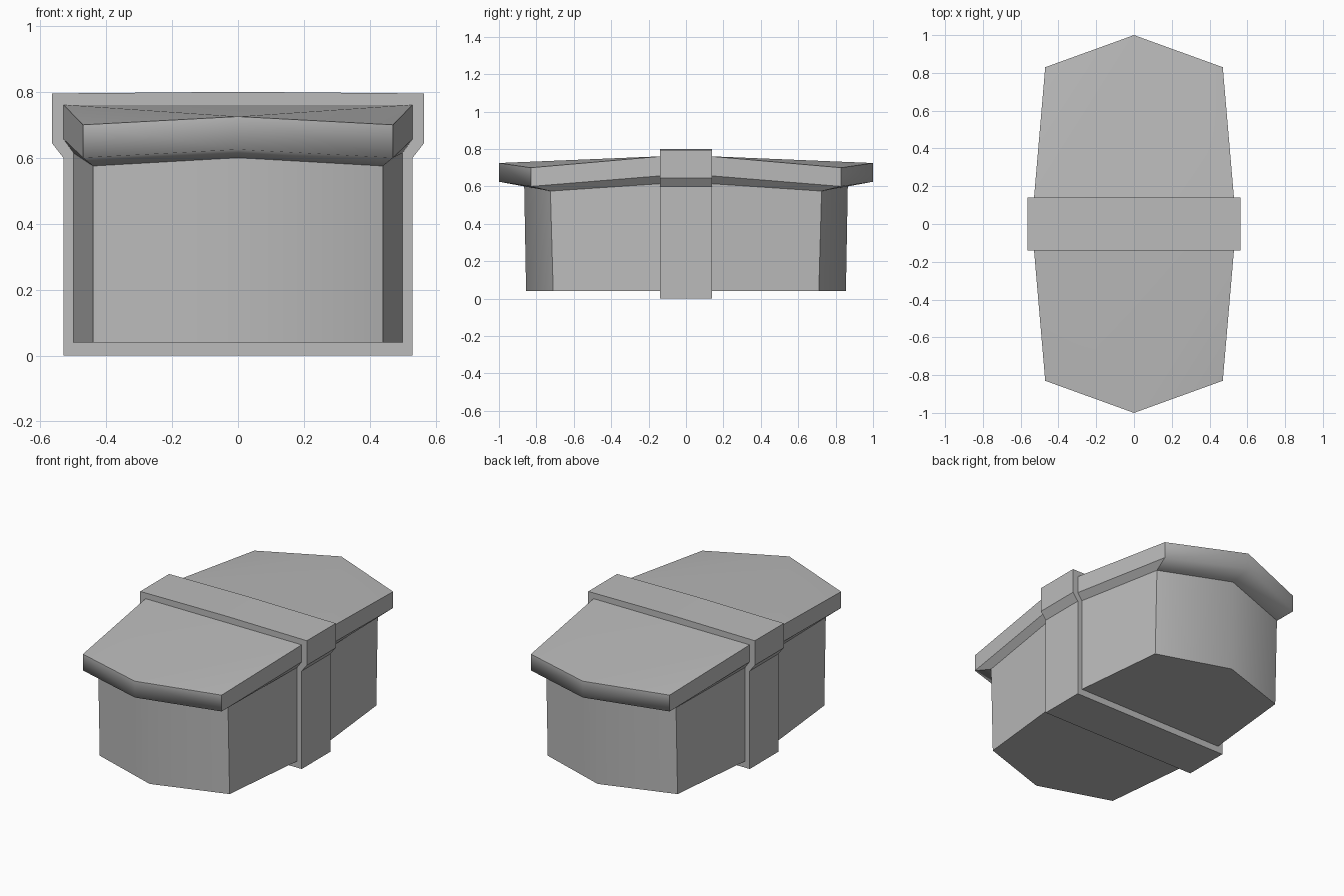
import bpy
import bmesh

# Remove the default cube only
cube = bpy.data.objects.get("Cube")
if cube:
    bpy.data.objects.remove(cube, do_unlink=True)

grey = bpy.data.materials.new("plain grey")
grey.use_nodes = True
GREY = (0.5, 0.5, 0.5, 1)
grey.diffuse_color = GREY
grey.node_tree.nodes["Principled BSDF"].inputs["Base Color"].default_value = GREY


def finish(name, bm, sharp=()):
    bmesh.ops.recalc_face_normals(bm, faces=bm.faces)
    for e in sharp:
        e.smooth = False
    mesh = bpy.data.meshes.new(name)
    bm.to_mesh(mesh)
    bm.free()
    mesh.materials.append(grey)
    obj = bpy.data.objects.new(name, mesh)
    bpy.context.collection.objects.link(obj)
    return obj


def outline(side, corner, tip):
    """Mirror three (x, y, z) points into a five point open outline."""
    flip = lambda p: (-p[0], p[1], p[2])
    return [side, corner, tip, flip(corner), flip(side)]


def skin(name, rings, end, top, bottom, soft_rings):
    """Join outlines into walls, with rounded shading around the end."""
    bm = bmesh.new()
    rows = [[bm.verts.new((x, y * end, z)) for x, y, z in r] for r in rings]
    for low, high in zip(rows, rows[1:]):
        for i in range(4):
            bm.faces.new((low[i], low[i + 1], high[i + 1], high[i]))
        bm.faces.new((low[4], low[0], high[0], high[4]))
    for row, wanted in ((rows[0], bottom), (rows[-1], top)):
        if wanted:
            a, b, c, d, e = row
            for tri in ((a, b, c), (a, c, e), (c, d, e)):
                bm.faces.new(tri)
    for f in bm.faces:
        f.smooth = True
    # Only edges at the tip, and the rim edges between soft rings, stay smooth
    soft = {frozenset((row[2], nxt[2])) for row, nxt in zip(rows, rows[1:])}
    for r in soft_rings:
        for i in (1, 2):
            soft.add(frozenset((rows[r][i], rows[r][i + 1])))
    caps = [set(rows[0]), set(rows[-1])]
    sharp = []
    for e in bm.edges:
        inside_cap = any(set(e.verts) <= c for c in caps) and all(len(f.verts) == 3 for f in e.link_faces)
        if frozenset(e.verts) not in soft and not inside_cap:
            sharp.append(e)
    return finish(name, bm, sharp)


# Tapered tub and flared lid at each end
for end, label in ((-1, "front"), (1, "back")):
    base = outline((0.5, 0.13, 0.04), (0.44, 0.71, 0.04), (0, 0.855, 0.04))
    brim = outline((0.5, 0.13, 0.615), (0.44, 0.725, 0.575), (0, 0.865, 0.6))
    skin(label + "_tub", [base, brim], end, False, True, [])

    flare = outline((0.53, 0.13, 0.657), (0.47, 0.83, 0.6), (0, 1, 0.625))
    crown = outline((0.53, 0.13, 0.761), (0.47, 0.83, 0.7), (0, 1, 0.725))
    skin(label + "_lid", [brim, flare, crown], end, True, False, [1])

# Strap band wrapped around the middle
half = [(0.53, 0), (0.53, 0.6), (0.565, 0.645), (0.565, 0.795)]
profile = half + [(0, 0.8)] + [(-x, z) for x, z in reversed(half)]
bm = bmesh.new()
face = bm.faces.new([bm.verts.new((x, -0.14, z)) for x, z in profile])
out = bmesh.ops.extrude_face_region(bm, geom=[face])
bmesh.ops.translate(bm, vec=(0, 0.28, 0), verts=[v for v in out["geom"] if isinstance(v, bmesh.types.BMVert)])
finish("middle_band", bm)
